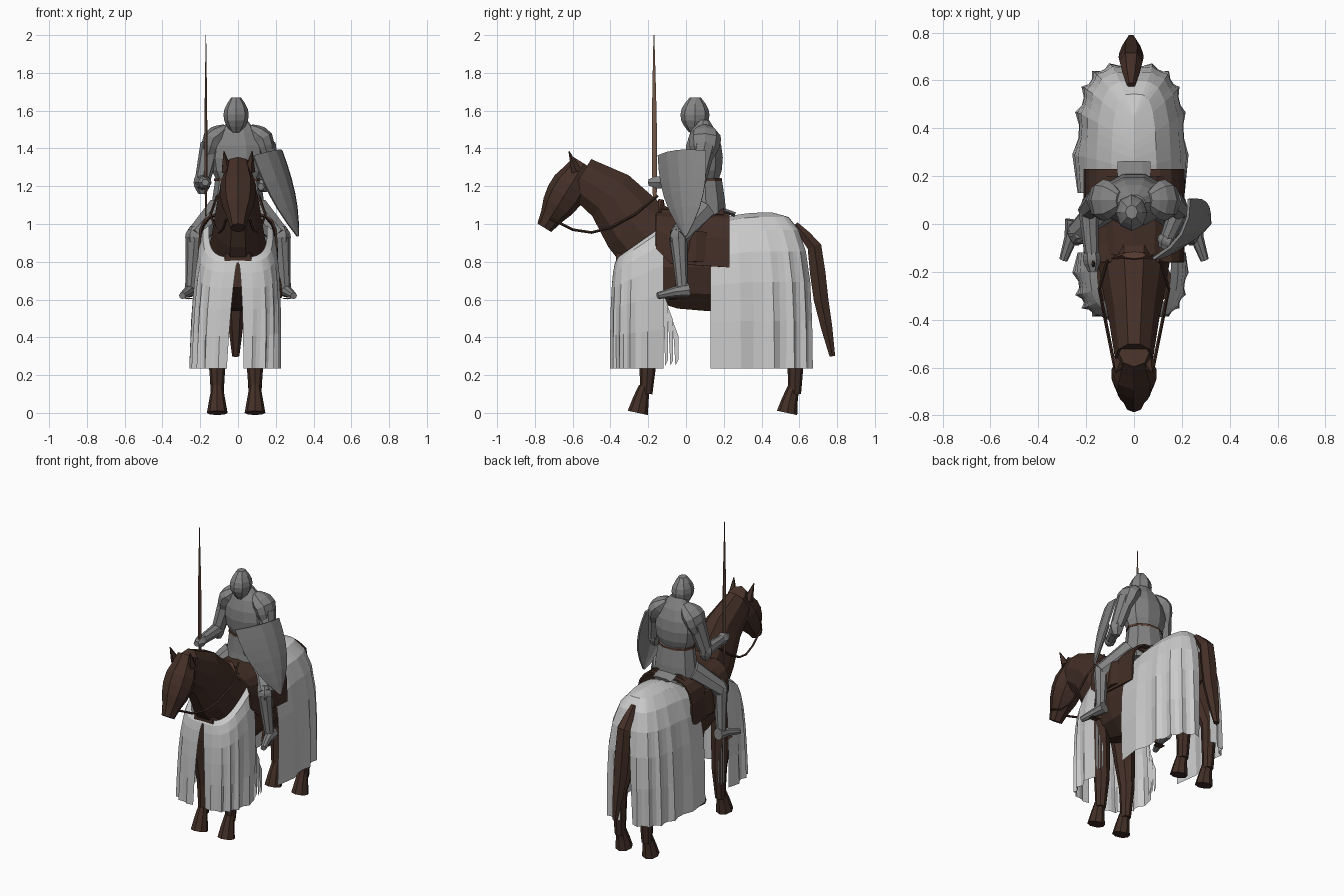
import bpy, bmesh, math
from mathutils import Vector

cube = bpy.data.objects.get("Cube")
if cube:
    bpy.data.objects.remove(cube)


def material(name, *rgb):
    mat = bpy.data.materials.new(name)
    mat.use_nodes = True
    mat.diffuse_color = (*rgb, 1)
    mat.node_tree.nodes["Principled BSDF"].inputs["Base Color"].default_value = (*rgb, 1)
    return mat


HIDE = material("dark brown hide", .056, .028, .02)
CLOTH = material("pale cloth", .6, .6, .6)
STEEL = material("grey steel", .225, .225, .225)
LEATHER = material("brown leather", .1, .045, .03)
WOOD = material("light wood", .18, .1, .07)


def finish(name, bm, mat):
    bmesh.ops.recalc_face_normals(bm, faces=bm.faces)
    mesh = bpy.data.meshes.new(name)
    bm.to_mesh(mesh)
    bm.free()
    mesh.materials.append(mat)
    obj = bpy.data.objects.new(name, mesh)
    bpy.context.collection.objects.link(obj)
    return obj


def limb(name, points, start, end, mat=STEEL, depth=1, sides=8, blunt=None):
    """Tapered solid along a path; blunt sets the end size of a rounded swelling."""
    bm = bmesh.new()
    points = [Vector(p) for p in points]
    steps = len(points) - 1 if blunt is None else 6
    centres, rings = [], []
    for i in range(steps + 1):
        place = i / steps * (len(points) - 1)
        k = min(int(place), len(points) - 2)
        centres.append(points[k].lerp(points[k + 1], place - k))
    for i, centre in enumerate(centres):
        t = i / steps
        radius = start + (end - start) * t
        if blunt is not None:
            radius *= max(blunt, math.sin(math.pi * t)) ** .5
        along = (centres[min(i + 1, steps)] - centres[max(i - 1, 0)]).normalized()
        wide = Vector((1, 0, 0))
        wide = (wide - along * along.x).normalized()
        deep = along.cross(wide) * depth
        angles = [math.tau * k / sides for k in range(sides)]
        rings.append([bm.verts.new(centre + (wide * math.cos(a) + deep * math.sin(a)) * radius)
                      for a in angles])
    for lower, upper in zip(rings, rings[1:]):
        for k in range(sides):
            bm.faces.new((lower[k - 1], lower[k], upper[k], upper[k - 1]))
    bm.faces.new(rings[0])
    bm.faces.new(rings[-1])
    return finish(name, bm, mat)


def sheet(name, rows, mat, thick=0, skip=None):
    """Grid of faces through rows of points, with optional openings."""
    bm = bmesh.new()
    grid = [[bm.verts.new(p) for p in row] for row in rows]
    for upper, lower in zip(grid, grid[1:]):
        for k in range(len(upper) - 1):
            quad = (upper[k], upper[k + 1], lower[k + 1], lower[k])
            middle = sum((v.co for v in quad), Vector()) / 4
            if not (skip and skip(middle)):
                bm.faces.new(quad)
    bmesh.ops.remove_doubles(bm, verts=bm.verts, dist=.0005)
    obj = finish(name, bm, mat)
    if thick:
        mod = obj.modifiers.new("thickness", "SOLIDIFY")
        mod.thickness = thick
        mod.offset = 0


def arch(count):
    """Points of a squarish half round, from one foot over to the other."""
    for k in range(count + 1):
        a = math.pi * k / count
        c, s = math.cos(a), max(math.sin(a), 0)
        yield math.copysign(abs(c) ** .55, c), s ** .55


def drape(name, edge, near, far, top, start, lift, skip):
    """Folded cloth hanging in a U shape from a rounded top to a level hem."""
    rows, levels, hem, width = [], 6, .235, .23
    for i in range(levels + 1):
        v = (i / levels) ** 2
        swell = (1 - (1 - v) ** 4) ** .4
        reach = near + (far - near) * swell
        row = []
        for k, (across, out) in enumerate(arch(29)):
            fold = (.06 if k % 3 == 1 else -.04) * v
            x = across * width * (start + (1 - start) * swell) * (1 + fold)
            if k in (14, 15):  # the middle slit narrows upward
                x *= v ** .5
            y = edge + (reach - edge) * out * (1 + fold / 3)
            row.append((x - .015 * v, y, top + (hem - top) * v + lift(y) * (1 - v) ** 1.5))
        rows.append(row)
    sheet(name, rows, CLOTH, skip=skip)


# Horse
limb("horse_body", [(0, -.37, .77), (0, .6, .78)], .18, .175, HIDE, 1.4, 10, .2)
limb("horse_neck", [(0, -.12, .85), (0, -.28, 1), (0, -.4, 1.15), (0, -.56, 1.25)],
     .155, .08, HIDE, 1.45, 10)
limb("horse_head", [(0, -.54, 1.32), (0, -.75, .98)], .115, .075, HIDE, 1.05, blunt=.3)
limb("tail", [(-.012, .58, 1), (-.012, .68, .88), (-.012, .715, .6), (-.012, .775, .3)],
     .05, .055, HIDE, .9, 6, .12)

for side, s in (("left", 1), ("right", -1)):
    x = s * .1 - .01
    limb(side + "_ear", [(s * .06, -.58, 1.28), (s * .075, -.62, 1.385)], .032, .003, HIDE, .9, 5)
    limb(side + "_front_leg", [(x, -.25, .75), (x, -.22, .5), (x, -.2, .3), (x, -.21, .1)],
         .08, .032, HIDE)
    limb(side + "_hind_leg", [(x, .45, .75), (x, .5, .6), (x, .585, .4), (x, .575, .1)],
         .085, .034, HIDE)
    for part, y in (("front", -.22), ("hind", .57)):
        limb(f"{side}_{part}_hoof", [(x, y - .035, 0), (x, y - .02, .07), (x, y, .14)],
             .055, .03, HIDE)

# Horse cloth, split for the tail and at the chest
drape("rump_cloth", .13, .46, .665, 1.06, 0,
      lambda y: -.05 * (max(0, .4 - y) / .27) ** 2,
      lambda p: abs(p.x) < .015 and p.y > .55 and p.z < .93)
drape("chest_cloth", -.12, -.36, -.4, .81, .67,
      lambda y: .7 * (y + .38),
      lambda p: abs(p.x) < .015 and p.y < -.3 and p.z < .78)

# Torn strips behind the chest cloth
for side, s in (("left", 1), ("right", -1)):
    for k in range(3):
        y, top = -.11 + .027 * k, .65 - .08 * k
        sheet(side + "_torn_strip", [[(s * .2, y - .015, top), (s * .21, y + .015, top - .08)],
                                     [(s * .21, y, .25), (s * .21, y + .015, .28)]], CLOTH)

# Saddle
sheet("saddle_blanket", [[(across * .205, y, low + (1.06 - low) * up) for across, up in arch(10)]
                         for y, low in ((-.16, .87), (-.08, .79), (.23, .77))], HIDE, .012)
limb("saddle_pommel", [(0, -.15, 1.02), (0, -.13, 1.13)], .12, .05, LEATHER, .3)
limb("saddle_seat", [(0, -.13, 1.05), (0, .2, 1.05)], .12, .13, HIDE, .3)
limb("tunic_tail", [(0, .15, 1.09), (0, .26, 1.05)], .07, .07, STEEL, .2, 6)

# Rider's body
limb("tunic_skirt", [(0, .1, 1), (0, .105, 1.12), (0, .1, 1.24)], .155, .12, STEEL, .78, 10)
limb("belt", [(0, .1, 1.228), (0, .1, 1.242)], .126, .126, LEATHER, .76, 10)
limb("torso", [(0, .1, 1.15), (0, .09, 1.55)], .15, .15, STEEL, .7, 10, .1)
limb("helmet", [(-.01, .045, 1.485), (-.01, .05, 1.67)], .068, .066, STEEL, 1.15, blunt=.15)

# Rider's limbs
hands = {1: Vector((.13, -.08, 1.2)), -1: Vector((-.175, -.165, 1.22))}
for side, s in (("left", 1), ("right", -1)):
    shoulder = Vector((s * .145, .1, 1.42))
    elbow = Vector((s * .19, .06, 1.22))
    hand = hands[s]
    hip = Vector((s * .1, .09, 1.07))
    knee = Vector((s * .23, -.04, .93))
    ankle = Vector((s * .25, -.02, .65))
    toe = Vector((s * .295, -.15, .62))
    drop = Vector((0, 0, .06))
    limb(side + "_shoulder_plate", [(s * .06, .1, 1.51), (s * .13, .1, 1.45), (s * .17, .09, 1.32)],
         .06, .055, depth=1.5, blunt=.15)
    limb(side + "_upper_arm", [shoulder, elbow], .055, .04, depth=1.1)
    limb(side + "_elbow_plate", [elbow + drop, elbow - drop], .045, .045, sides=6, blunt=.2)
    limb(side + "_forearm", [elbow, hand], .042, .028)
    limb(side + "_gauntlet", [hand.lerp(elbow, .3), hand.lerp(elbow, -.15)],
         .04, .035, sides=6, blunt=.3)
    limb(side + "_thigh", [hip, hip.lerp(knee, .5), knee], .075, .055)
    limb(side + "_knee_plate", [knee + drop, knee - drop], .05, .05, sides=6, blunt=.2)
    limb(side + "_shin", [knee, knee.lerp(ankle, .4), ankle], .048, .03)
    limb(side + "_foot", [ankle + Vector((0, .035, 0)), ankle.lerp(toe, .3), toe], .038, .018)

    # Stirrups, flaps and reins
    limb(side + "_stirrup_tread", [(s * .26, -.09, .606), (s * .26, -.05, .606)],
         .03, .03, HIDE, .15, 4)
    limb(side + "_stirrup_strap", [(s * .215, .02, .95), (s * .225, -.06, .61)],
         .008, .008, LEATHER, 1.7, 4)
    limb(side + "_saddle_flap", [(s * .21, .055, .96), (s * .215, .05, .8)],
         .016, .016, HIDE, 3.3, 4)
    limb(side + "_rein", [(s * .06, -.72, 1.03), (s * .08, -.6, .97), (s * .1, -.5, .955),
                          (s * .12, -.4, .98), (s * .145, -.27, 1.05), (s * .11, -.15, 1.15)],
         .007, .007, HIDE, sides=4)

# Shield: bulged plate narrowing to a point
middle, tip = Vector((.155, -.02, 1.375)), Vector((.315, 0, .935))
across, bulge = Vector((.075, .125, .012)), Vector((.042, -.02, .016))
rows = []
for i in range(7):
    v = i / 6
    half = max(1 - v ** 2.5, .03)
    rows.append([middle.lerp(tip, v) + (across * u + bulge * (1 - u * u)) * half
                 for u in (-1, -.5, 0, .5, 1)])
sheet("shield", rows, STEEL, .012)

# Lance
limb("lance", [(-.17, -.165, 1.04), (-.17, -.17, 2)], .011, .004, WOOD, 2, 6, .1)
